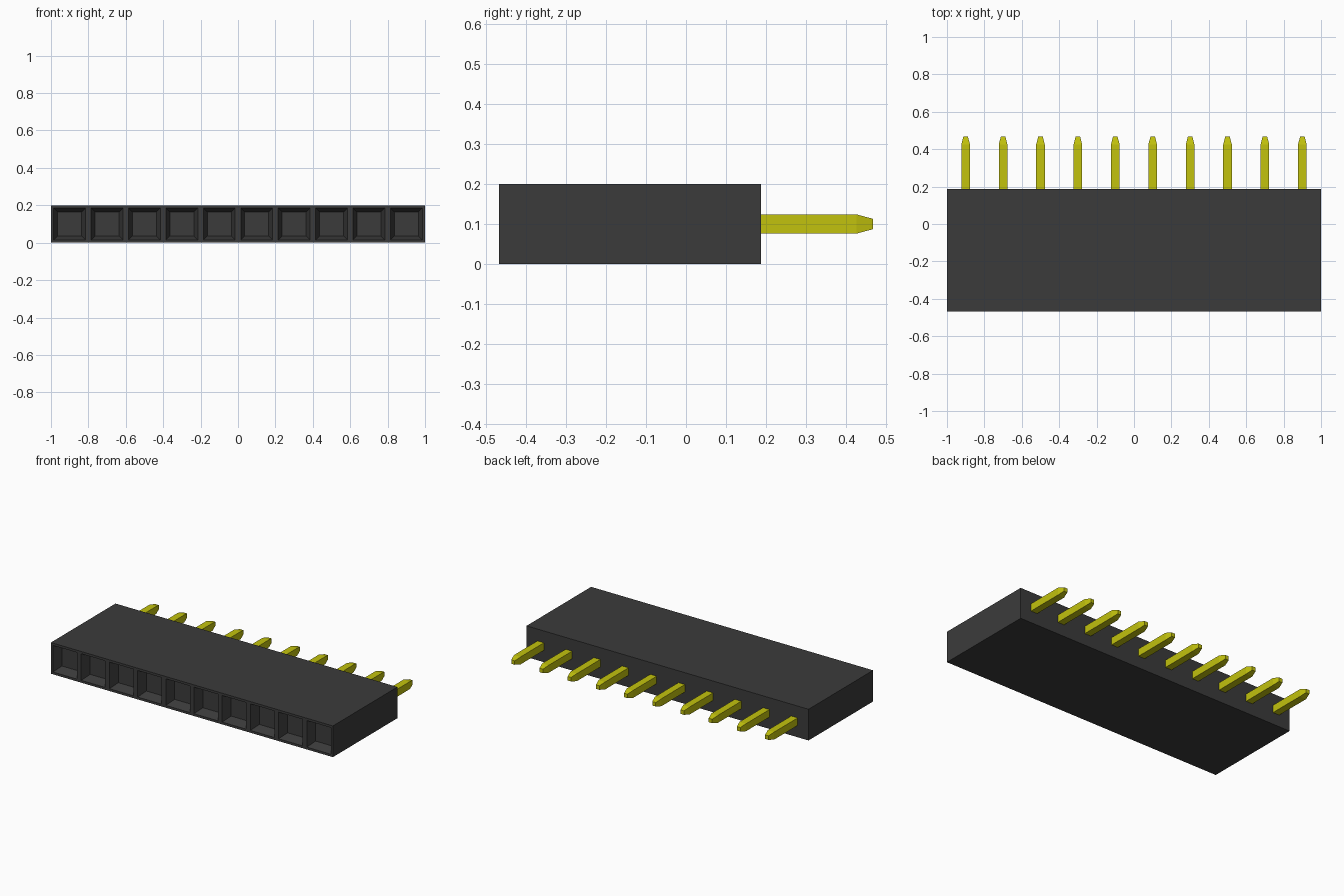
import bpy
import bmesh
from mathutils import Matrix, Vector

if "Cube" in bpy.data.objects:
    bpy.data.objects.remove(bpy.data.objects["Cube"], do_unlink=True)

COUNT, PITCH = 10, 0.2
FRONT, BACK, HEIGHT = -0.467, 0.187, 0.2
TAPER, TIP = 0.425, 0.467


def material(name, color):
    mat = bpy.data.materials.new(name)
    mat.use_nodes = True
    mat.diffuse_color = color
    mat.node_tree.nodes["Principled BSDF"].inputs["Base Color"].default_value = color
    return mat


def box(bm, x0, x1, y0, y1, z0, z1):
    size = Matrix.Diagonal((x1 - x0, y1 - y0, z1 - z0, 1))
    centre = Matrix.Translation(((x0 + x1) / 2, (y0 + y1) / 2, (z0 + z1) / 2))
    bmesh.ops.create_cube(bm, size=1, matrix=centre @ size)


def add_object(name, bm, mat):
    bm.normal_update()
    mesh = bpy.data.meshes.new(name)
    bm.to_mesh(mesh)
    bm.free()
    mesh.materials.append(mat)
    obj = bpy.data.objects.new(name, mesh)
    bpy.context.collection.objects.link(obj)
    return obj


black = material("black plastic", (0.044, 0.044, 0.044, 1))
gold = material("yellow metal", (0.54, 0.54, 0.004, 1))

# Housing: one block cut into cells, each with a tapered socket in the front
bm = bmesh.new()
box(bm, -1, 1, FRONT, BACK, 0, HEIGHT)
for i in range(1, COUNT):
    bmesh.ops.bisect_plane(bm, geom=bm.verts[:] + bm.edges[:] + bm.faces[:],
                           plane_co=(-1 + i * PITCH, 0, 0), plane_no=(1, 0, 0))
bm.normal_update()
cells = [f for f in bm.faces if f.normal.y < -0.9]
bmesh.ops.inset_individual(bm, faces=cells, thickness=0.021, depth=0)
bmesh.ops.inset_individual(bm, faces=cells, thickness=0.03, depth=-0.06)
add_object("housing", bm, black)

# Pins: square bars with tapered tips
for i in range(COUNT):
    x = -1 + (i + 0.5) * PITCH
    bm = bmesh.new()
    box(bm, x - 0.023, x + 0.023, BACK - 0.02, TAPER, 0.076, 0.124)
    bm.normal_update()
    end = [f for f in bm.faces if f.normal.y > 0.9]
    tip = bmesh.ops.extrude_discrete_faces(bm, faces=end)["faces"][0]
    bmesh.ops.translate(bm, verts=tip.verts, vec=(0, TIP - TAPER, 0))
    centre = Vector((x, TIP, 0.1))
    bmesh.ops.scale(bm, verts=tip.verts, vec=(0.53, 1, 0.53),
                    space=Matrix.Translation(-centre))
    add_object(f"pin_{i + 1}", bm, gold)
